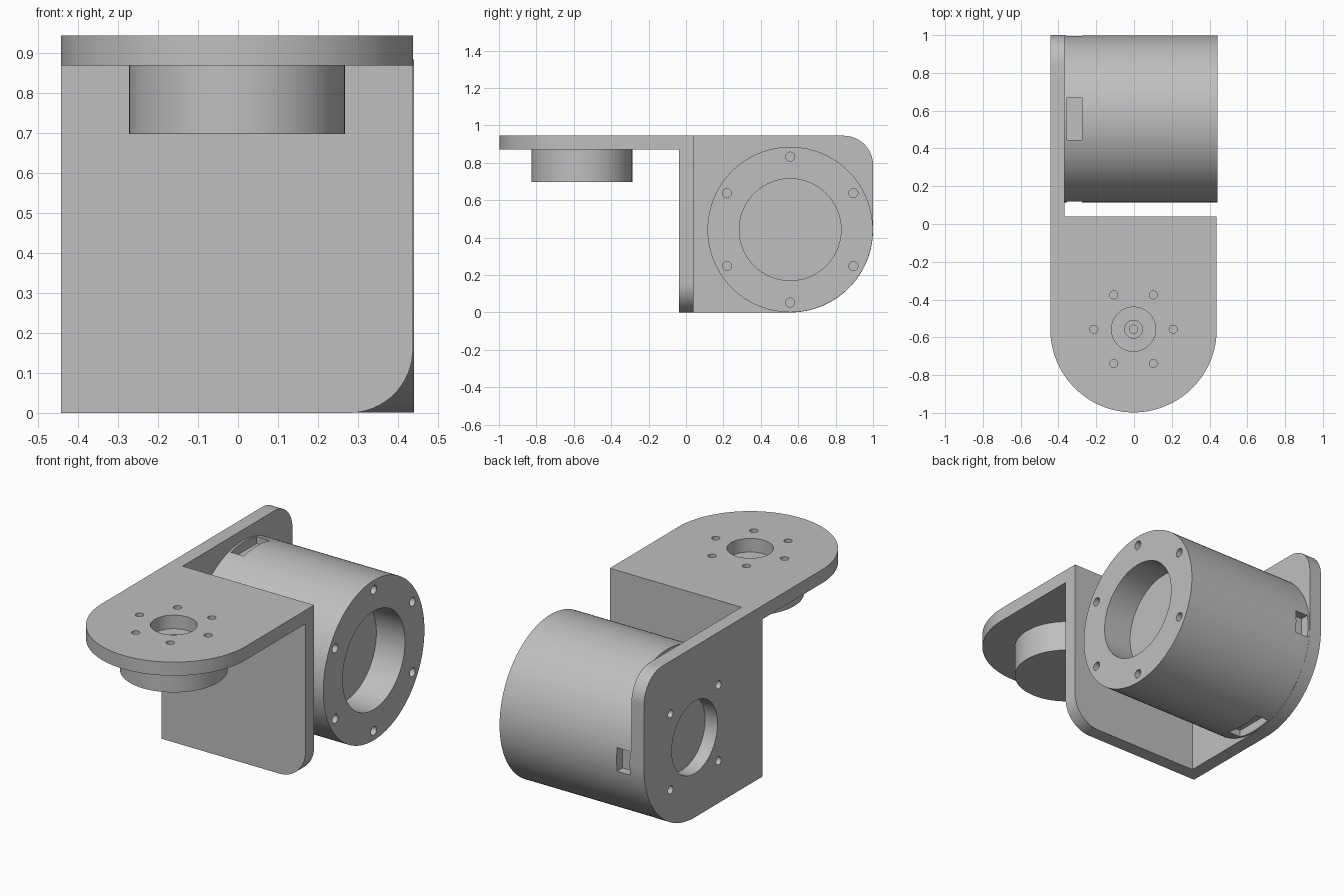
import bpy, bmesh, math
from mathutils import Vector, Matrix

if "Cube" in bpy.data.objects:
    bpy.data.objects.remove(bpy.data.objects["Cube"], do_unlink=True)

grey = bpy.data.materials.new("plain grey")
grey.use_nodes = True
COLOUR = (0.52, 0.52, 0.52, 1)
grey.diffuse_color = COLOUR
grey.node_tree.nodes["Principled BSDF"].inputs["Base Color"].default_value = COLOUR

# Shared dimensions
LEFT, INNER, RIGHT = -0.443, -0.367, 0.438
TOP, UNDER = 0.945, 0.87
WALL_FRONT, WALL_BACK = -0.037, 0.04
R = 0.4405
MID = (LEFT + RIGHT) / 2
FLANGE_C = Vector((MID, -0.557, 0))
DRUM_C = Vector((0, 0.557, 0.443))
TURN = {"X": Matrix.Rotation(math.pi / 2, 4, "Y"), "Z": Matrix.Identity(4)}


def arc(cx, cy, r, a0, a1, n):
    angles = [math.radians(a0 + (a1 - a0) * i / n) for i in range(n + 1)]
    return [(cx + r * math.cos(a), cy + r * math.sin(a)) for a in angles]


def make(name, bm):
    bmesh.ops.recalc_face_normals(bm, faces=bm.faces)
    mesh = bpy.data.meshes.new(name)
    bm.to_mesh(mesh)
    bm.free()
    mesh.materials.append(grey)
    obj = bpy.data.objects.new(name, mesh)
    bpy.context.collection.objects.link(obj)
    return obj


def plate(name, points, depth):
    """Extrude a closed outline of 3D points along the depth vector."""
    bm = bmesh.new()
    face = bm.faces.new([bm.verts.new(p) for p in points])
    ext = bmesh.ops.extrude_face_region(bm, geom=[face])
    moved = [v for v in ext["geom"] if isinstance(v, bmesh.types.BMVert)]
    bmesh.ops.translate(bm, vec=depth, verts=moved)
    return make(name, bm)


def add_rod(bm, centre, r, axis, lo, hi, n=32):
    pos = Vector(centre)
    setattr(pos, axis.lower(), (lo + hi) / 2)
    bmesh.ops.create_cone(bm, cap_ends=True, segments=n, radius1=r, radius2=r,
                          depth=hi - lo, matrix=Matrix.Translation(pos) @ TURN[axis])


def add_box(bm, centre, size):
    bmesh.ops.create_cube(bm, size=1, matrix=Matrix.Translation(centre) @ Matrix.Diagonal((*size, 1)))


def cut(obj, bm):
    cutter = make("cutter", bm)
    cutter.hide_render = True
    mod = obj.modifiers.new("cut", "BOOLEAN")
    mod.operation, mod.solver, mod.object = "DIFFERENCE", "EXACT", cutter
    bpy.context.view_layer.objects.active = obj
    bpy.ops.object.modifier_apply(modifier=mod.name)
    bpy.data.objects.remove(cutter, do_unlink=True)


def ring(r, start, count):
    return [(r * math.cos(math.radians(start + 360 * i / count)),
             r * math.sin(math.radians(start + 360 * i / count))) for i in range(count)]


# Top flange with rounded nose
outline = arc(MID, FLANGE_C.y, R, 180, 360, 64) + [(RIGHT, WALL_BACK), (LEFT, WALL_BACK)]
flange = plate("top_flange", [(x, y, UNDER) for x, y in outline], (0, 0, TOP - UNDER))
bm = bmesh.new()
add_rod(bm, FLANGE_C, 0.117, "Z", UNDER - 0.05, TOP + 0.05, 64)
for dx, dy in ring(0.21, 0, 6):
    add_rod(bm, FLANGE_C + Vector((dx, dy, 0)), 0.021, "Z", UNDER - 0.05, TOP + 0.05)
cut(flange, bm)

# Front wall with one rounded lower corner
outline = [(LEFT, 0)] + arc(RIGHT - 0.16, 0.16, 0.16, -90, 0, 16) + [(RIGHT, UNDER), (LEFT, UNDER)]
front_wall = plate("front_wall", [(x, WALL_FRONT, z) for x, z in outline],
                   (0, WALL_BACK - WALL_FRONT, 0))

# Side wall, rounded around the drum
outline = [(WALL_BACK, 0)] + arc(DRUM_C.y, DRUM_C.z, 0.443, -90, 0, 32)
outline += arc(0.843, TOP - 0.157, 0.157, 0, 90, 16) + [(WALL_BACK, TOP)]
side_wall = plate("side_wall", [(LEFT, y, z) for y, z in outline], (INNER - LEFT, 0, 0))
bm = bmesh.new()
add_rod(bm, DRUM_C, 0.2, "X", LEFT - 0.05, INNER + 0.05, 64)
for dy, dz in ring(0.297, 45, 4):
    add_rod(bm, DRUM_C + Vector((0, dy, dz)), 0.022, "X", LEFT - 0.05, INNER + 0.05)
cut(side_wall, bm)

# Drum with front recess, screw holes and four slots near the wall
DRUM_END = 0.441
bm = bmesh.new()
add_rod(bm, DRUM_C, 0.442, "X", INNER, DRUM_END, 128)
drum = make("drum", bm)
bm = bmesh.new()
add_rod(bm, DRUM_C, 0.272, "X", DRUM_END - 0.175, DRUM_END + 0.1, 96)
for dy, dz in ring(0.39, 30, 6):
    add_rod(bm, DRUM_C + Vector((0, dy, dz)), 0.024, "X", DRUM_END - 0.1, DRUM_END + 0.1)
for side in (-1, 1):
    slot = DRUM_C + Vector((-0.315, 0, 0))
    add_box(bm, slot + Vector((0, 0, side * 0.44)), (0.08, 0.225, 0.1))
    add_box(bm, slot + Vector((0, side * 0.44, 0)), (0.08, 0.1, 0.13))
cut(drum, bm)

# Round boss under the flange with a stepped centre hole
bm = bmesh.new()
add_rod(bm, FLANGE_C, 0.27, "Z", 0.698, UNDER, 96)
boss = make("flange_boss", bm)
for r, depth in ((0.047, 0.04), (0.022, 0.09)):
    bm = bmesh.new()
    add_rod(bm, FLANGE_C, r, "Z", UNDER - depth, UNDER + 0.05)
    cut(boss, bm)

# Smooth the curved surfaces
bpy.ops.object.select_all(action="DESELECT")
for obj in (flange, front_wall, side_wall, drum, boss):
    obj.select_set(True)
bpy.context.view_layer.objects.active = drum
bpy.ops.object.shade_smooth_by_angle(angle=math.radians(30))
